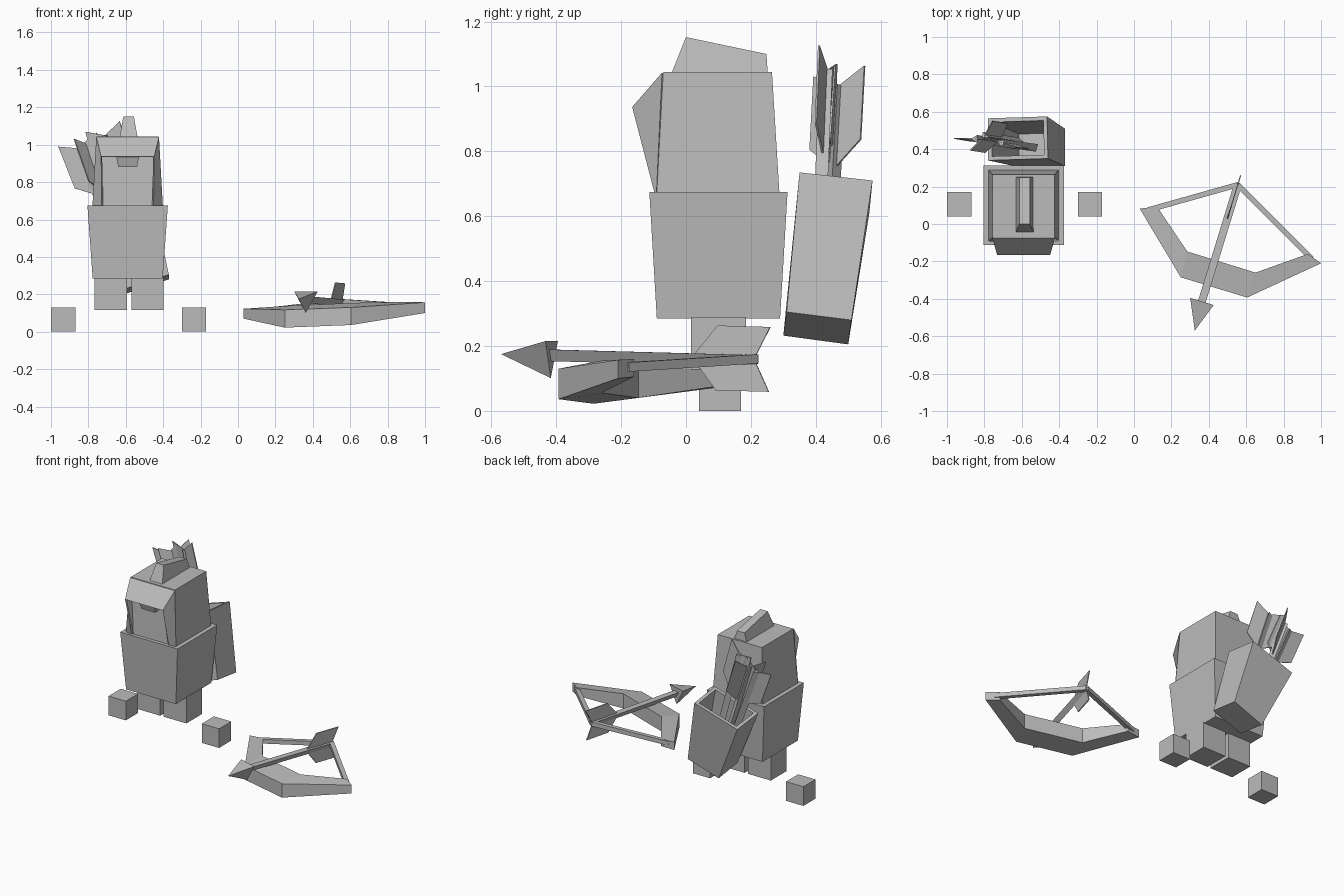
import bpy
import bmesh
from math import cos, sin, radians
from mathutils import Vector

if "Cube" in bpy.data.objects:
    bpy.data.objects.remove(bpy.data.objects["Cube"])

# One plain grey for everything
grey = bpy.data.materials.new("plain_grey")
grey.use_nodes = True
colour = (0.5, 0.5, 0.5, 1)
grey.diffuse_color = colour
grey.node_tree.nodes["Principled BSDF"].inputs["Base Color"].default_value = colour


def finish(name, bm):
    bmesh.ops.recalc_face_normals(bm, faces=bm.faces[:])
    mesh = bpy.data.meshes.new(name)
    bm.to_mesh(mesh)
    bm.free()
    mesh.materials.append(grey)
    obj = bpy.data.objects.new(name, mesh)
    bpy.context.collection.objects.link(obj)
    return obj


def loft(rings):
    """Skin a list of equal rings and cap both ends."""
    bm = bmesh.new()
    rows = [[bm.verts.new(point) for point in ring] for ring in rings]
    for low, high in zip(rows, rows[1:]):
        for i in range(len(low)):
            j = (i + 1) % len(low)
            bm.faces.new((low[i], low[j], high[j], high[i]))
    bm.faces.new(rows[0])
    bm.faces.new(rows[-1])
    bm.faces.ensure_lookup_table()
    return bm


def rect(centre, half, front, back, z):
    left, right = centre - half, centre + half
    return [(left, front, z), (right, front, z), (right, back, z), (left, back, z)]


def block(name, centre, bottom, top):
    """Tapered block; bottom and top are (half width, front, back, z)."""
    return finish(name, loft([rect(centre, *bottom), rect(centre, *top)]))


def sheet(name, points, faces, thickness):
    bm = bmesh.new()
    verts = [bm.verts.new(point) for point in points]
    for face in faces:
        bm.faces.new([verts[i] for i in face])
    obj = finish(name, bm)
    solid = obj.modifiers.new("thickness", 'SOLIDIFY')
    solid.thickness = thickness
    solid.offset = 0
    return obj


def frame(start, end, up):
    axis = (end - start).normalized()
    up = (up - axis * up.dot(axis)).normalized()
    return axis, up, axis.cross(up)


def ring(centre, up, side, radius, count, turn=0):
    angles = [radians(turn + 360 * i / count) for i in range(count)]
    return [centre + (up * cos(a) + side * sin(a)) * radius for a in angles]


def rod(name, start, end, up, radius, count, turn=0):
    axis, up, side = frame(start, end, up)
    return finish(name, loft([ring(p, up, side, radius, count, turn) for p in (start, end)]))


def arrow(name, tail, end, wing, feather, tip=None):
    tail, end, wing = Vector(tail), Vector(end), Vector(wing)
    rod(name + "_shaft", tail, end, wing, 0.024, 3, 180)
    axis, up, side = frame(tail, end, wing)
    # Swept feathers on both sides of the shaft
    inner = [tail, tail + axis * feather]
    points = list(inner)
    for sign in (1, -1):
        out = up * sign * 0.1
        points += [tail - axis * 0.05 + out, tail + axis * (feather - 0.08) + out]
    sheet(name + "_feathers", points, [(0, 1, 3, 2), (1, 0, 4, 5)], 0.006)
    # Three sided point
    if tip:
        bm = bmesh.new()
        base = [bm.verts.new(p) for p in ring(end, up, side, 0.076, 3, 180)]
        apex = bm.verts.new(tip)
        bm.faces.new(base)
        for i in range(3):
            bm.faces.new((base[i], base[(i + 1) % 3], apex))
        finish(name + "_head", bm)


MID = -0.59

# Hands and feet
for label, side in (("left", 1), ("right", -1)):
    hand = (0.065, 0.04, 0.17)
    block(label + "_hand", MID + 0.005 + side * 0.35, (*hand, 0), (*hand, 0.13))
    foot = (0.086, 0.015, 0.185)
    block(label + "_foot", MID + 0.008 + side * 0.098, (*foot, 0.115), (*foot, 0.29))

# Body, head and crest
block("body", MID, (0.187, -0.09, 0.29, 0.285), (0.215, -0.113, 0.313, 0.675))
block("head", MID, (0.187, -0.09, 0.288, 0.67), (0.166, -0.07, 0.265, 1.045))
crest_mid = MID + 0.005
block("crest", crest_mid, (0.048, -0.045, 0.252, 1.04), (0.028, 0, 0.248, 1.152))
for vert in bpy.data.objects["crest"].data.vertices:
    if vert.co.z > 1.1 and vert.co.y > 0.1:
        vert.co.z = 1.1
block("fringe", MID, (0.05, -0.12, -0.07, 0.88), (0.062, -0.14, -0.06, 0.945))

# Hood brim with a cheek flap on each side
brim = []
for side in (-1, 1):
    brim += [(MID + side * w, y, z) for w, y, z in (
        (0.166, -0.07, 1.04), (0.139, -0.162, 0.935),
        (0.135, -0.095, 0.675), (0.184, -0.088, 0.675))]
sheet("hood_brim", brim, [(0, 4, 5, 1), (0, 1, 2, 3), (4, 7, 6, 5)], 0.01)

# Leaning quiver with a hollow top
base = [(-0.595, 0.30, 0.232), (-0.37, 0.31, 0.305), (-0.37, 0.51, 0.28), (-0.595, 0.50, 0.205)]
rim = [(-0.78, 0.34, 0.635), (-0.46, 0.35, 0.735), (-0.465, 0.575, 0.71), (-0.78, 0.565, 0.61)]
bm = loft([base, rim])
mouth = bm.faces[-1]
bmesh.ops.recalc_face_normals(bm, faces=bm.faces[:])
bmesh.ops.inset_region(bm, faces=[mouth], thickness=0.03)
floor = bmesh.ops.extrude_discrete_faces(bm, faces=[mouth])["faces"][0]
down = sum((Vector(p) for p in base), Vector()) / 4 - floor.calc_center_median()
centre = floor.calc_center_median()
for vert in floor.verts:
    vert.co = centre + (vert.co - centre) * 0.75 + down * 0.8
finish("quiver", bm)

# Arrows in the quiver
arrow("outer_arrow", (-0.85, 0.455, 0.98), (-0.64, 0.42, 0.45), (1, 0, 0.4), 0.27)
arrow("middle_arrow", (-0.80, 0.47, 1.0), (-0.61, 0.44, 0.45), (0.6, 0.8, 0.2), 0.27)
arrow("inner_arrow", (-0.71, 0.435, 1.05), (-0.53, 0.41, 0.45), (1, -0.3, 0.35), 0.28)

# Bow: each station is outer point, inner point, outer heights, inner heights
stations = [
    ((0.03, 0.083), (0.125, 0.09), (0.07, 0.123), (0.075, 0.125)),
    ((0.25, -0.285), (0.285, -0.147), (0.022, 0.117), (0.04, 0.14)),
    ((0.605, -0.393), (0.65, -0.26), (0.036, 0.13), (0.055, 0.155)),
    ((1.0, -0.21), (0.93, -0.16), (0.10, 0.157), (0.105, 0.16)),
]
sections = []
for outer, inner, out_z, in_z in stations:
    sections.append([(*outer, out_z[0]), (*outer, out_z[1]), (*inner, in_z[1]), (*inner, in_z[0])])
finish("bow", loft(sections))

# Drawn string and nocked arrow
nock = Vector((0.555, 0.21, 0.16))
up = Vector((0, 0, 1))
for label, end in (("right", (0.075, 0.075, 0.105)), ("left", (0.95, -0.185, 0.135))):
    rod(label + "_bowstring", nock, Vector(end), up, 0.02, 4, 45)
arrow("nocked_arrow", nock, (0.363, -0.415, 0.177), up, 0.2, (0.325, -0.57, 0.175))
